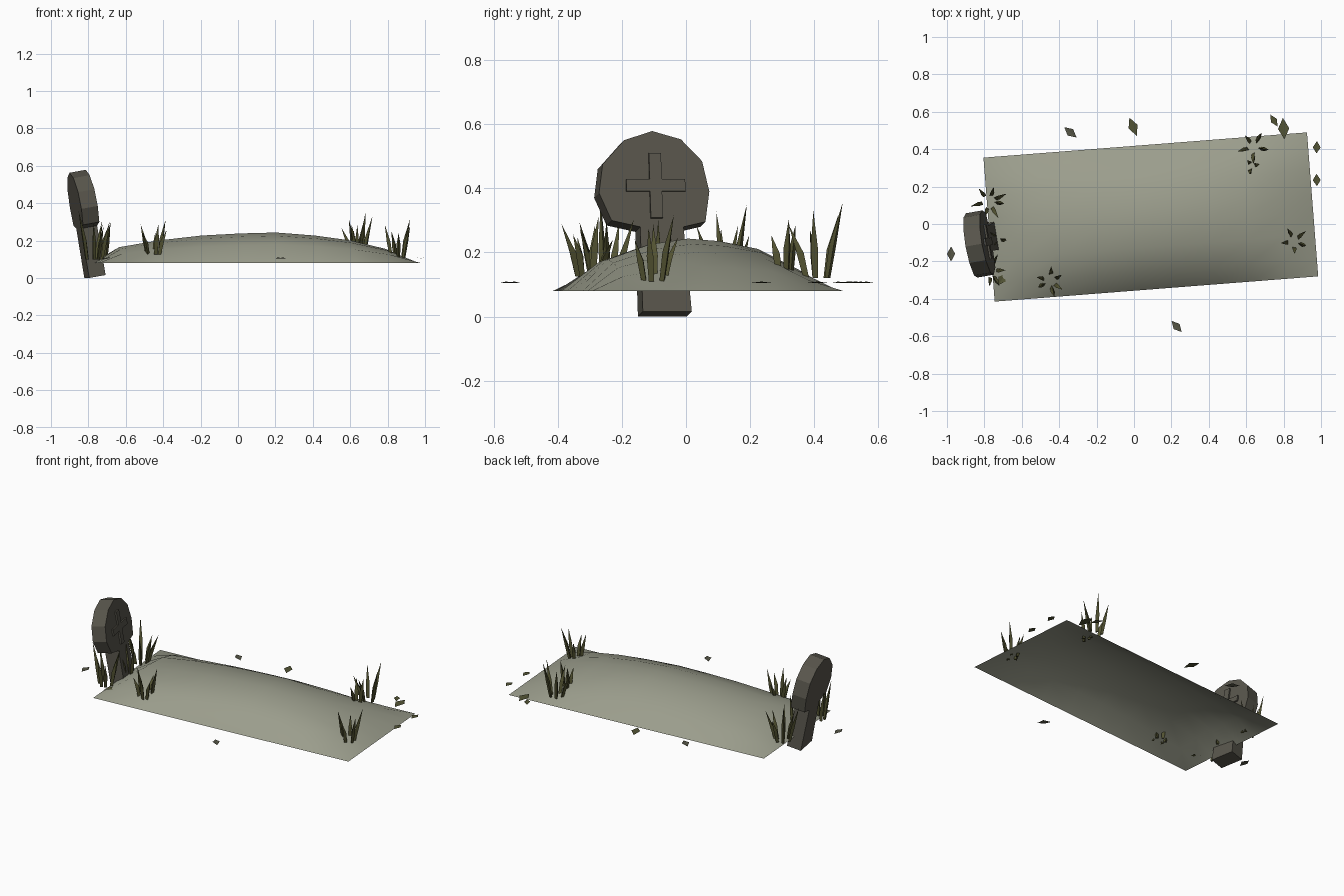
import bpy, bmesh, math, random
from mathutils import Matrix, Vector

if "Cube" in bpy.data.objects:
    bpy.data.objects.remove(bpy.data.objects["Cube"])

random.seed(4)


def material(name, rgb):
    m = bpy.data.materials.new(name)
    m.diffuse_color = (*rgb, 1)
    m.use_nodes = True
    m.node_tree.nodes["Principled BSDF"].inputs["Base Color"].default_value = m.diffuse_color
    return m


EARTH = material("pale earth", (0.33, 0.34, 0.265))
STONE = material("dark stone", (0.098, 0.092, 0.072))
GRASS = material("olive grass", (0.088, 0.088, 0.032))
LEAF = material("olive leaf", (0.085, 0.088, 0.035))
DRY = material("grey leaf", (0.09, 0.09, 0.06))


def add(name, bm, mat):
    me = bpy.data.meshes.new(name)
    bm.to_mesh(me)
    bm.free()
    me.materials.append(mat)
    ob = bpy.data.objects.new(name, me)
    bpy.context.collection.objects.link(ob)
    return ob


def slab(name, outline, x0, x1, matrix):
    """Extrude a (side, up) outline from x0 to x1."""
    bm = bmesh.new()
    face = bm.faces.new([bm.verts.new((x0, y, z)) for y, z in outline])
    ext = bmesh.ops.extrude_face_region(bm, geom=[face])
    moved = [v for v in ext["geom"] if isinstance(v, bmesh.types.BMVert)]
    bmesh.ops.translate(bm, verts=moved, vec=(x1 - x0, 0, 0))
    bmesh.ops.recalc_face_normals(bm, faces=bm.faces)
    ob = add(name, bm, STONE)
    ob.matrix_world = matrix
    return ob


# Earth mound: open sheet, height is the product of two profiles
along = [(-0.8675, 0), (-0.73, 0.52), (-0.52, 0.74), (-0.29, 0.9), (-0.08, 0.97), (0.11, 1),
         (0.32, 0.9), (0.51, 0.74), (0.70, 0.46), (0.8675, 0)]
across = [(-0.386, 0), (-0.29, 0.60), (-0.16, 0.89), (-0.04, 1), (0.06, 0.95),
          (0.18, 0.80), (0.29, 0.45), (0.386, 0)]
bm = bmesh.new()
rows = [[bm.verts.new((u, v, 0.163 * f * g)) for v, g in across] for u, f in along]
for a, b in zip(rows, rows[1:]):
    for j in range(len(across) - 1):
        bm.faces.new((a[j], b[j], b[j + 1], a[j + 1])).smooth = True
mound = add("earth_mound", bm, EARTH)
mound.location = (0.09, 0.0375, 0.08)
mound.rotation_euler.z = math.radians(4.46)

# Headstone: round head on a neck, leaning back and turned a little
lean = (Matrix.Translation((-0.76, -0.093, 0.008))
        @ Matrix.Rotation(math.radians(10), 4, 'Z')
        @ Matrix.Rotation(math.radians(-10), 4, 'Y'))
head = [(-0.05, 0), (0.105, 0), (0.087, 0.268), (0.157, 0.284), (0.172, 0.38), (0.152, 0.476),
        (0.087, 0.545), (-0.003, 0.571), (-0.093, 0.542), (-0.163, 0.466), (-0.177, 0.375),
        (-0.14, 0.288), (-0.05, 0.268)]
slab("headstone", head, -0.045, 0.045, lean)

# Raised cross on the face of the stone
w, cy, cz = 0.019, 0.002, 0.398
cross = [(cy - w, 0.295), (cy + w, 0.295), (cy + w, cz - w), (cy + 0.093, cz - w),
         (cy + 0.093, cz + w), (cy + w, cz + w), (cy + w, 0.50), (cy - w, 0.50),
         (cy - w, cz + w), (cy - 0.093, cz + w), (cy - 0.093, cz - w), (cy - w, cz - w)]
slab("headstone_cross", cross, 0.04, 0.055, lean)


# Grass tufts: three-sided blades with a thicker middle and a pointed tip
def blade(bm, base, tip, r):
    base, tip = Vector(base), Vector(tip)
    bend = base.lerp(tip, 0.35) + Vector((0, 0, 0.02))
    turn = random.uniform(0, 2)

    def ring(c, rad):
        return [bm.verts.new(c + Vector((math.cos(turn + k * math.tau / 3) * rad,
                                         math.sin(turn + k * math.tau / 3) * rad, 0)))
                for k in range(3)]
    lo, mid, top = ring(base, r * 0.8), ring(bend, r), bm.verts.new(tip)
    bm.faces.new(lo[::-1])
    for k in range(3):
        n = (k + 1) % 3
        bm.faces.new((lo[k], lo[n], mid[n], mid[k]))
        bm.faces.new((mid[k], mid[n], top))


def tuft(name, x, y, z, count, spread, height, lead):
    """Fan of blades around a centre; lead turns the first blade."""
    bm = bmesh.new()
    for i in range(count):
        a = lead + i * math.tau / count + random.uniform(-0.25, 0.25)
        d = Vector((math.cos(a), math.sin(a), 0))
        h = height * (1 if i == 0 else random.uniform(0.6, 0.95))
        c = Vector((x, y, z))
        blade(bm, c + d * spread * 0.45,
              c + d * spread * random.uniform(0.85, 1.15) + Vector((0, 0, h)), 0.013)
    add(name, bm, GRASS)


tuft("grass_front", -0.45, -0.305, 0.125, 6, 0.08, 0.185, 0.6)
tuft("grass_back", 0.64, 0.41, 0.12, 5, 0.08, 0.235, 0.9)
tuft("grass_back_small", 0.63, 0.31, 0.135, 3, 0.045, 0.17, 0.2)
tuft("grass_foot", 0.855, -0.095, 0.11, 5, 0.075, 0.205, 0.8)
tuft("grass_stone_left", -0.775, 0.12, 0.10, 7, 0.09, 0.25, 2.4)
tuft("grass_stone_right", -0.77, -0.25, 0.10, 6, 0.09, 0.26, 3.4)
tuft("grass_stone_face", -0.73, -0.08, 0.10, 3, 0.05, 0.2, 0.1)


# Fallen leaves: flat diamonds with a slight crease
def leaf(i, x, y, length, width, angle, mat):
    bm = bmesh.new()
    pts = [(length / 2, 0, 0), (0, width / 2, 0.004), (-length / 2, 0, 0), (0, -width / 2, 0.004)]
    v = [bm.verts.new(p) for p in pts]
    bm.faces.new((v[0], v[1], v[2]))
    bm.faces.new((v[0], v[2], v[3]))
    ob = add(f"leaf_{i}", bm, mat)
    ob.location = (x, y, 0.105)
    ob.rotation_euler.z = math.radians(angle)


leaves = [(-0.34, 0.49, 0.086, 0.045, -40, DRY), (-0.005, 0.52, 0.105, 0.052, -68, LEAF),
          (0.748, 0.553, 0.075, 0.036, -58, LEAF), (0.80, 0.51, 0.115, 0.06, -86, LEAF),
          (0.977, 0.41, 0.066, 0.042, 88, LEAF), (0.977, 0.235, 0.066, 0.042, 92, LEAF),
          (0.228, -0.548, 0.08, 0.042, -48, DRY), (-0.978, -0.16, 0.08, 0.044, 90, DRY),
          (-0.705, -0.295, 0.08, 0.045, 55, LEAF)]
for i, args in enumerate(leaves):
    leaf(i + 1, *args)
